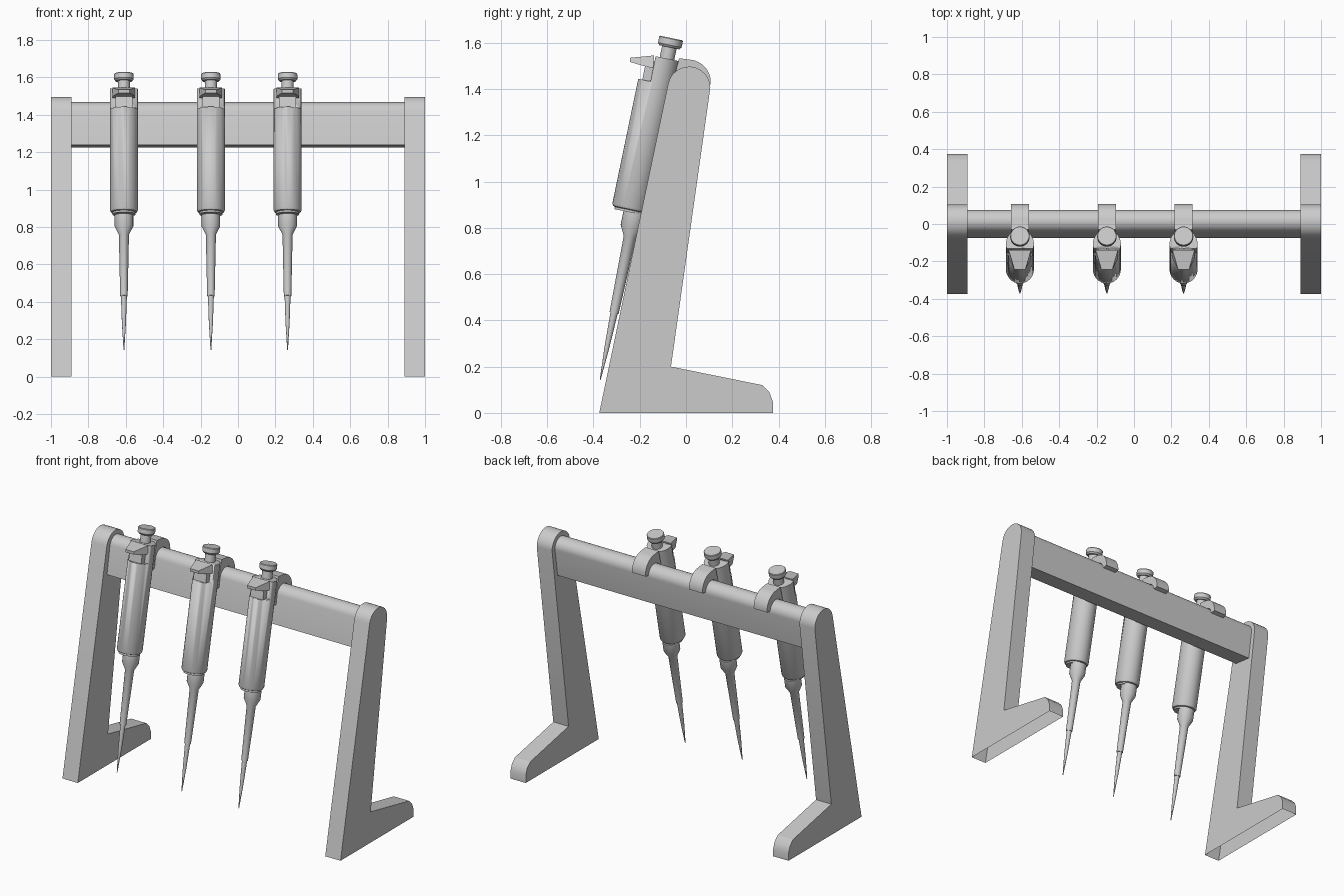
import bpy, bmesh, math
from mathutils import Matrix, Vector

if "Cube" in bpy.data.objects:
    bpy.data.objects.remove(bpy.data.objects["Cube"], do_unlink=True)

GREY = (0.6, 0.6, 0.6, 1.0)
mat = bpy.data.materials.new("plain grey")
mat.use_nodes = True
mat.diffuse_color = GREY
mat.node_tree.nodes["Principled BSDF"].inputs["Base Color"].default_value = GREY

TILT = math.atan(0.208)


def finish(bm, name, matrix=Matrix()):
    bmesh.ops.recalc_face_normals(bm, faces=bm.faces)
    mesh = bpy.data.meshes.new(name)
    bm.to_mesh(mesh)
    bm.free()
    mesh.transform(matrix)
    mesh.materials.append(mat)
    obj = bpy.data.objects.new(name, mesh)
    bpy.context.collection.objects.link(obj)
    bpy.ops.object.select_all(action="DESELECT")
    obj.select_set(True)
    bpy.context.view_layer.objects.active = obj
    bpy.ops.object.shade_smooth_by_angle(angle=math.radians(32))
    return obj


def prism(pts, x0, x1):
    """Extrude a (y, z) outline from x0 to x1."""
    bm = bmesh.new()
    face = bm.faces.new([bm.verts.new((x0, y, z)) for y, z in pts])
    geo = bmesh.ops.extrude_face_region(bm, geom=[face])["geom"]
    moved = [v for v in geo if isinstance(v, bmesh.types.BMVert)]
    bmesh.ops.translate(bm, verts=moved, vec=(x1 - x0, 0, 0))
    bmesh.ops.recalc_face_normals(bm, faces=bm.faces)
    return bm


def lathe(profile, steps=32):
    """Revolve a (radius, height) outline about z."""
    bm = bmesh.new()
    verts = [bm.verts.new((r, 0, h)) for r, h in profile]
    edges = [bm.edges.new(pair) for pair in zip(verts, verts[1:])]
    bmesh.ops.spin(bm, geom=verts + edges, cent=(0, 0, 0), axis=(0, 0, 1),
                   angle=math.tau, steps=steps)
    bmesh.ops.remove_doubles(bm, verts=bm.verts, dist=1e-4)
    return bm


def arc(cy, cz, r, start, end, n):
    angles = [math.radians(start + (end - start) * i / n) for i in range(n + 1)]
    return [(cy + r * math.cos(a), cz + r * math.sin(a)) for a in angles]


# Side legs, hollow underneath
leg_outline = [(-0.375, 0), (0.375, 0), (0.375, 0.05), (0.36, 0.09), (0.33, 0.12),
               (-0.065, 0.2)] + arc(0.013, 1.405, 0.092, 0, 168, 12)
for side, x in (("right", -1.0), ("left", 0.89)):
    bm = prism(leg_outline, x, x + 0.11)
    base = [f for f in bm.faces if f.normal.z < -0.99]
    bmesh.ops.delete(bm, geom=base, context="FACES")
    finish(bm, side + "_leg")

# Crossbar with a rounded top
bar = [(-0.075, 1.24), (0.048, 1.225)] + arc(0.015, 1.408, 0.06, -6, 168, 14)
finish(prism(bar, -0.89, 0.89), "crossbar")

hook = ([(-0.075, 1.36), (-0.03, 1.533)] + arc(0.01, 1.43, 0.097, 80, -6, 10)
        + arc(0.015, 1.408, 0.062, 6, 168, 12) + [(-0.055, 1.36)])
stalk = [(-0.19, 1.435), (-0.14, 1.435), (-0.135, 1.52), (-0.175, 1.51)]
lever = [(-0.242, 1.535), (-0.242, 1.517), (-0.185, 1.5), (-0.142, 1.49), (-0.138, 1.545)]

for i, x in enumerate((-0.61, -0.145, 0.265), 1):
    place = (Matrix.Translation((x, -0.371, 0.143))
             @ Matrix.Rotation(-TILT, 4, "X"))
    tag = f"_{i}"

    # Handle body, sitting forward of the shaft axis, cut back at the top front
    bm = lathe([(0, 0.735), (0.062, 0.735), (0.062, 0.745), (0.07, 0.748),
                (0.075, 0.758), (0.075, 1.307), (0.075, 1.418), (0, 1.418)])
    bmesh.ops.transform(bm, verts=bm.verts, matrix=Matrix.Translation((0, -0.025, 0))
                        @ Matrix.Diagonal((1, 1.05, 1, 1)))
    body = finish(bm, "body" + tag, place)
    bm = bmesh.new()
    bmesh.ops.create_cube(bm, size=1, matrix=Matrix.Translation((0, -0.15, 1.407))
                          @ Matrix.Diagonal((0.3, 0.2, 0.2, 1)))
    cutter = finish(bm, "body_cutter" + tag, place)
    cutter.hide_render = True
    cut = body.modifiers.new("front_cut", "BOOLEAN")
    cut.operation = "DIFFERENCE"
    cut.solver = "EXACT"
    cut.object = cutter
    bpy.context.view_layer.objects.active = body
    bpy.ops.object.modifier_apply(modifier=cut.name)
    bpy.data.objects.remove(cutter, do_unlink=True)

    # Nozzle with shaft, and the disposable tip
    finish(lathe([(0, 0.74), (0.05, 0.74), (0.05, 0.675), (0.027, 0.63),
                  (0.02, 0.295), (0, 0.295)], 24), "nozzle" + tag, place)
    finish(lathe([(0, 0.3), (0.016, 0.3), (0.011, 0.15), (0.002, 0), (0, 0)], 16),
           "tip" + tag, place)

    # Plunger stem and button
    finish(lathe([(0.032, 1.41), (0.032, 1.468), (0.044, 1.468), (0.052, 1.478),
                  (0.052, 1.505), (0.049, 1.509), (0, 1.509)]), "plunger" + tag, place)

    # Ejector lever, narrowing to the front, on its stalk
    bm = prism(lever, -0.06, 0.06)
    for v in bm.verts:
        if v.co.y < -0.2:
            v.co.x *= 0.5
    finish(bm, "ejector_lever" + tag, Matrix.Translation((x, 0, 0)))
    finish(prism(stalk, x - 0.045, x + 0.045), "ejector_stalk" + tag)

    # Hook over the crossbar
    finish(prism(hook, x - 0.048, x + 0.048), "hook" + tag)
